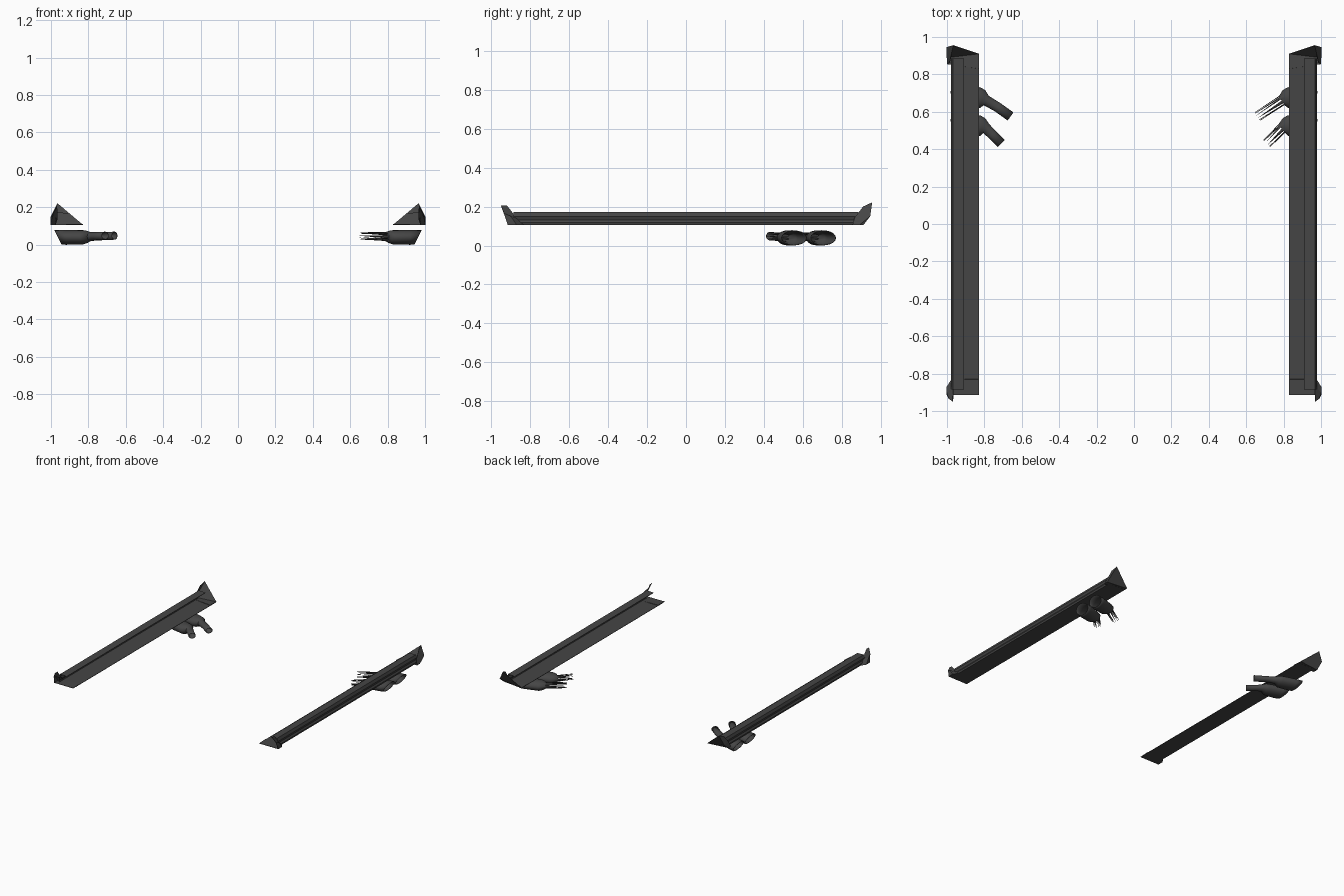
import bpy, bmesh, math
from mathutils import Vector

if "Cube" in bpy.data.objects:
    bpy.data.objects.remove(bpy.data.objects["Cube"])

dark = bpy.data.materials.new("dark_plastic")
dark.diffuse_color = (0.06, 0.06, 0.06, 1)
dark.use_nodes = True
dark.node_tree.nodes["Principled BSDF"].inputs["Base Color"].default_value = dark.diffuse_color


def make(name, verts, faces, side, thick=0.003, smooth=False):
    """Mesh object; side = -1 mirrors it to the left of the car."""
    me = bpy.data.meshes.new(name)
    me.from_pydata([(side * v[0], v[1], v[2]) for v in verts], [], faces)
    bm = bmesh.new()
    bm.from_mesh(me)
    bmesh.ops.recalc_face_normals(bm, faces=bm.faces)
    bm.to_mesh(me)
    bm.free()
    ob = bpy.data.objects.new(name, me)
    bpy.context.collection.objects.link(ob)
    me.materials.append(dark)
    mod = ob.modifiers.new("thickness", 'SOLIDIFY')
    mod.thickness = thick
    mod.offset = 0
    if smooth:
        bpy.ops.object.select_all(action='DESELECT')
        ob.select_set(True)
        bpy.context.view_layer.objects.active = ob
        bpy.ops.object.shade_smooth_by_angle(angle=math.radians(40))
    return ob


def strip(rows):
    """Quads joining consecutive rows of equal length."""
    n = len(rows[0])
    verts = [p for r in rows for p in r]
    faces = [(j * n + i, j * n + i + 1, (j + 1) * n + i + 1, (j + 1) * n + i)
             for j in range(len(rows) - 1) for i in range(n - 1)]
    return verts, faces


def tube(name, side, path, torn):
    """Oval tube lofted along (x, y, z, half_width, half_height)."""
    n = 20
    pts = [Vector(p[:3]) for p in path]
    verts, faces = [], []
    for k, (x, y, z, w, h) in enumerate(path):
        d = pts[min(k + 1, len(pts) - 1)] - pts[max(k - 1, 0)]
        across = Vector((-d.y, d.x, 0)).normalized()
        if k < 2:                       # mouth is trimmed parallel to the skirt
            across = Vector((0, -1, 0))
        for i in range(n):
            a = 2 * math.pi * i / n
            p = Vector((x, y, z)) + across * w * math.cos(a)
            p.z += h * math.sin(a)
            if k == 0:                  # lower lip sits further in
                p.x += 0.018 * math.sin(a)
            verts.append(p)
    for k in range(len(path) - 1):
        for i in range(n):
            a, b = k * n + i, k * n + (i + 1) % n
            if torn and k == len(path) - 2:
                if i % 3 != 2:          # ragged spikes at the pipe end
                    faces.append((a, b, b + n if i % 2 else a + n))
            else:
                faces.append((a, b, b + n, a + n))
    make(name, verts, faces, side, 0.003, True)


# C-shaped skirt profile (x, z): upper flange, ribbed outer wall, floor
profile = [(0.91, 0.168), (0.968, 0.171), (0.976, 0.15), (0.97, 0.132),
           (0.978, 0.118), (0.975, 0.106), (0.83, 0.106)]

for side, tag in ((1, "right"), (-1, "left")):
    rows = [[(x, y, z) for x, z in profile] for y in (-0.885, 0.885)]
    make("skirt_" + tag, *strip(rows), side)

    # rear cap: floor, side wall and raised fin leaning back
    V = [(0.83, 0.83, 0.11), (1.0, 0.855, 0.106), (1.0, 0.89, 0.106),
         (0.83, 0.91, 0.106), (1.0, 0.945, 0.15), (0.965, 0.955, 0.22),
         (0.975, 0.91, 0.20), (0.985, 0.865, 0.14)]
    F = [(0, 1, 2, 3), (3, 2, 4, 5), (2, 1, 7, 4), (4, 7, 6, 5)]
    make("rear_cap_" + tag, V, F, side)

    # front cap: floor with a small winglet on the outer edge
    V = [(0.83, -0.83, 0.11), (0.975, -0.83, 0.106), (1.0, -0.87, 0.106),
         (1.0, -0.915, 0.106), (0.83, -0.915, 0.106), (1.0, -0.90, 0.15),
         (0.99, -0.935, 0.165), (0.968, -0.95, 0.205),
         (0.968, -0.92, 0.205), (0.965, -0.87, 0.14)]
    F = [(0, 1, 2, 3, 4), (1, 9, 5, 2), (2, 5, 6, 3), (5, 9, 8, 7, 6)]
    make("front_cap_" + tag, V, F, side)

    # twin exhausts: oval tip, shoulder, pipe leading inwards
    for name, dy, end in (("rear", 0, [(0.73, 0.625), (0.66, 0.575)]),
                          ("front", -0.15, [(0.76, 0.48), (0.71, 0.43)])):
        path = [(0.962, 0.705 + dy, 0.039, 0.064, 0.037),
                (0.92, 0.695 + dy, 0.039, 0.064, 0.038),
                (0.83, 0.672 + dy, 0.039, 0.056, 0.037),
                (0.81, 0.668 + dy, 0.041, 0.048, 0.032),
                (0.79, 0.66 + dy, 0.043, 0.027, 0.022)]
        path += [(x, y, 0.045 + 0.003 * k, 0.025, 0.02)
                 for k, (x, y) in enumerate(end)]
        if side == 1:
            path.pop(-2)
        tube(f"exhaust_{name}_{tag}", side, path, side == 1)
